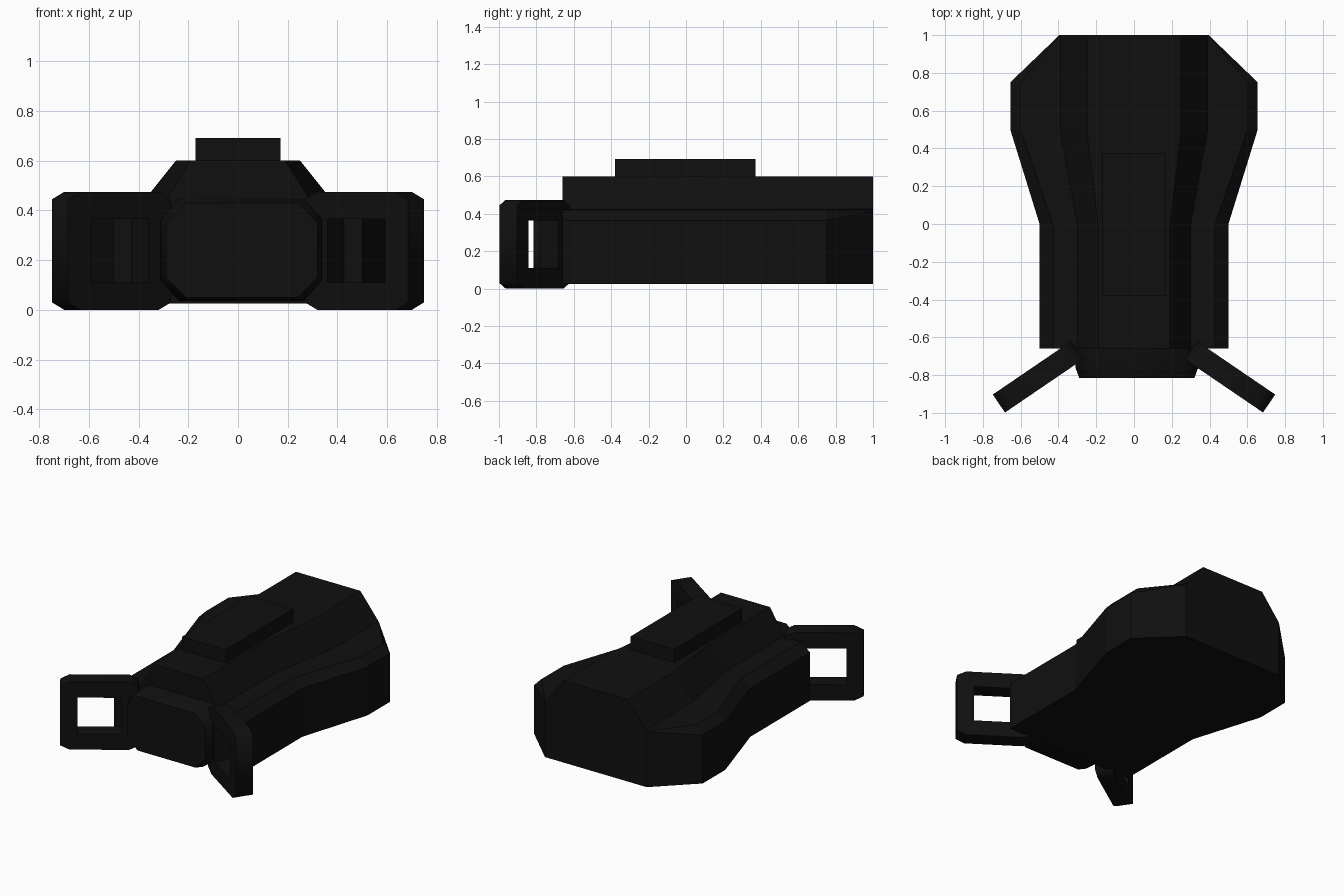
import bpy, bmesh, math
from mathutils import Matrix, Vector

if "Cube" in bpy.data.objects:
    bpy.data.objects.remove(bpy.data.objects["Cube"])

mat = bpy.data.materials.new("matte black")
mat.diffuse_color = (0.005, 0.005, 0.005, 1)
mat.use_nodes = True
mat.node_tree.nodes["Principled BSDF"].inputs["Base Color"].default_value = mat.diffuse_color


def loft(name, sections, smooth=None):
    """Skin a list of equal-length point rings and cap both ends."""
    bm = bmesh.new()
    rings = [[bm.verts.new(p) for p in s] for s in sections]
    n = len(rings[0])
    for a, b in zip(rings, rings[1:]):
        for i in range(n):
            j = (i + 1) % n
            bm.faces.new((a[i], a[j], b[j], b[i]))
    bm.faces.new(rings[0])
    bm.faces.new(rings[-1])
    bmesh.ops.remove_doubles(bm, verts=bm.verts, dist=0.0005)
    bmesh.ops.recalc_face_normals(bm, faces=bm.faces)
    me = bpy.data.meshes.new(name)
    bm.to_mesh(me)
    bm.free()
    return add(name, me, smooth)


def add(name, data, smooth=None):
    ob = bpy.data.objects.new(name, data)
    bpy.context.collection.objects.link(ob)
    data.materials.append(mat)
    if smooth:
        select(ob)
        bpy.ops.object.shade_smooth_by_angle(angle=math.radians(smooth))
    return ob


def select(ob):
    bpy.ops.object.select_all(action='DESELECT')
    ob.select_set(True)
    bpy.context.view_layer.objects.active = ob


# Body: y, outer half width, chamfer height, shelf edge, ridge foot, ridge top
def body_section(y, w, zc, shelf, foot, top):
    half = [(w, 0.025), (w, zc), (shelf, 0.42), (foot, 0.425), (top, 0.6)]
    return [(x, y, z) for x, z in half] + [(-x, y, z) for x, z in reversed(half)]


loft("body", [body_section(*s) for s in (
    (-0.66, 0.50, 0.365, 0.43, 0.30, 0.19),
    (0.00, 0.50, 0.365, 0.43, 0.30, 0.19),
    (0.50, 0.655, 0.365, 0.60, 0.39, 0.25),
    (0.75, 0.655, 0.365, 0.60, 0.39, 0.25),
    (1.00, 0.395, 0.415, 0.393, 0.39, 0.25))])

# Raised block on the ridge
loft("top_block", [[(x, y, z) for x, z in
     ((-0.17, 0.58), (0.17, 0.58), (0.17, 0.692), (-0.17, 0.692))]
     for y in (-0.38, 0.372)])


# Chamfered nose, tapering slightly to the front
def nose_section(y, w, z0, z1, c):
    pts = [(w, z0 + c), (w, z1 - c), (w - c, z1), (c - w, z1),
           (-w, z1 - c), (-w, z0 + c), (c - w, z0), (w - c, z0)]
    return [(x + 0.015, y, z) for x, z in pts]


loft("nose", [nose_section(-0.60, 0.335, 0.035, 0.45, 0.08),
              nose_section(-0.76, 0.325, 0.04, 0.445, 0.08),
              nose_section(-0.815, 0.305, 0.05, 0.43, 0.08)], 50)

# Splayed strap loops: flat ring with clipped corners, extruded to thickness
L, H, T, CU, CV = 0.50, 0.475, 0.11, 0.06, 0.03
outer = [(CU, 0), (L - CU, 0), (L, CV), (L, H - CV),
         (L - CU, H), (CU, H), (0, H - CV), (0, CV)]
inner = [(T, T), (L - T, T), (L - T, H - T), (T, H - T)]

for side, label in ((1, "right"), (-1, "left")):
    cu = bpy.data.curves.new(label + "_strap_loop", 'CURVE')
    cu.dimensions = '2D'
    cu.fill_mode = 'BOTH'
    cu.extrude = 0.0575
    for loop in (outer, inner):
        sp = cu.splines.new('POLY')
        sp.points.add(len(loop) - 1)
        for p, (u, v) in zip(sp.points, loop):
            p.co = (u, v, 0, 1)
        sp.use_cyclic_u = True
    ob = add(label + "_strap_loop", cu)
    d = Vector((0.827 * side, -0.563, 0)).normalized()
    up = Vector((0, 0, 1))
    m = Matrix((d, up, d.cross(up))).transposed().to_4x4()
    m.translation = (0.302 * side, -0.669, 0)
    ob.matrix_world = m
    select(ob)
    bpy.ops.object.convert(target='MESH')
    ob = bpy.context.object
    bm = bmesh.new()
    bm.from_mesh(ob.data)
    bmesh.ops.remove_doubles(bm, verts=bm.verts, dist=0.0005)
    bmesh.ops.recalc_face_normals(bm, faces=bm.faces)
    bm.to_mesh(ob.data)
    bm.free()
    bpy.ops.object.shade_smooth_by_angle(angle=math.radians(65))
